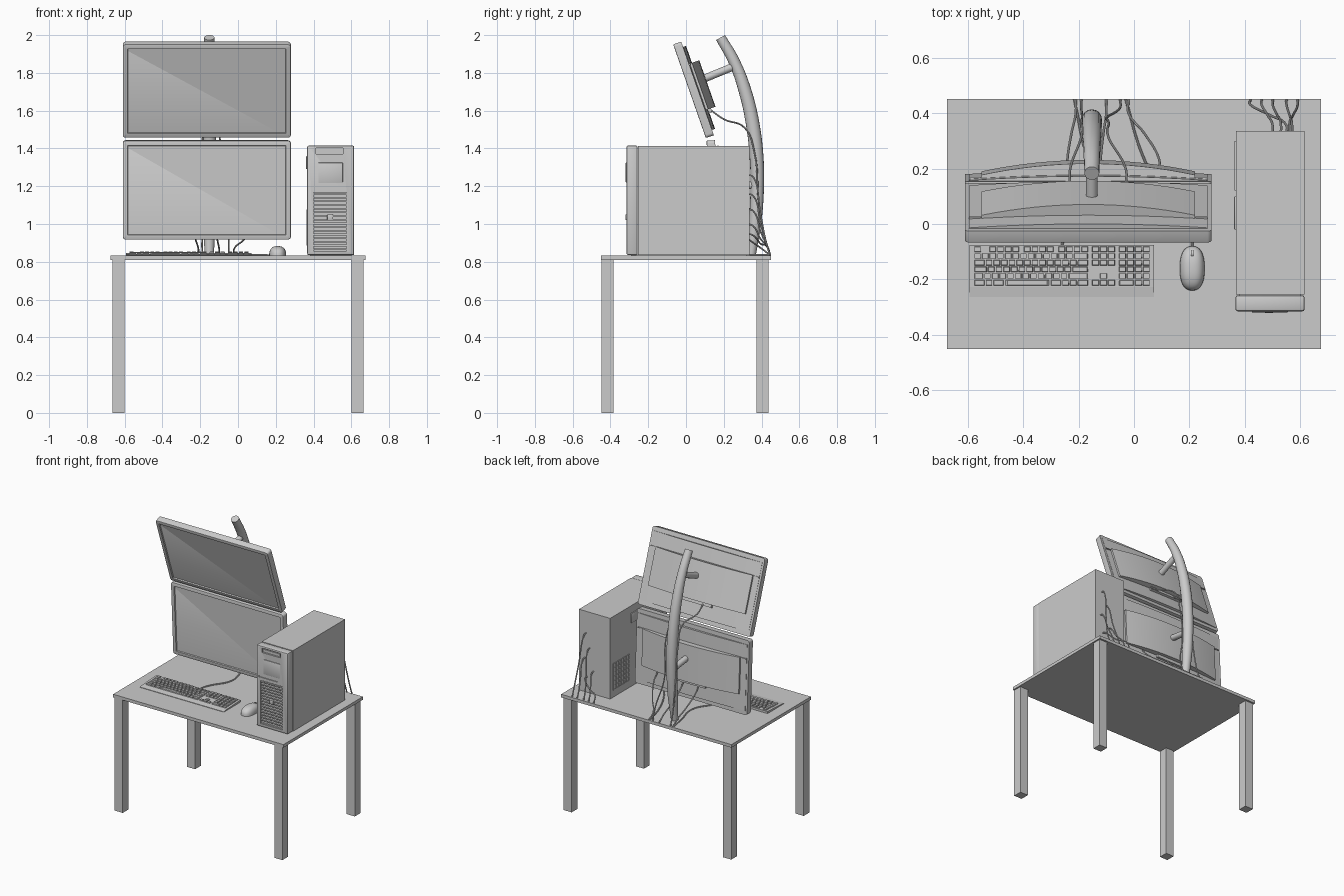
import bpy, bmesh, math
from mathutils import Matrix, Vector

if "Cube" in bpy.data.objects:
    bpy.data.objects.remove(bpy.data.objects["Cube"])


def finish(name, bm, M=None, smooth=False):
    if M:
        bm.transform(M)
    bmesh.ops.recalc_face_normals(bm, faces=bm.faces)
    me = bpy.data.meshes.new(name)
    bm.to_mesh(me)
    bm.free()
    ob = bpy.data.objects.new(name, me)
    bpy.context.collection.objects.link(ob)
    if smooth:
        shade(ob)
    return ob


def shade(ob):
    bpy.ops.object.select_all(action='DESELECT')
    ob.select_set(True)
    bpy.context.view_layer.objects.active = ob
    bpy.ops.object.shade_smooth_by_angle(angle=math.radians(35))


def add_box(bm, x0, x1, y0, y1, z0, z1, taper=1.0):
    vs = bmesh.ops.create_cube(bm, size=1)['verts']
    for v in vs:
        t = taper if v.co.z > 0 else 1
        v.co = ((x0 + x1) / 2 + v.co.x * t * (x1 - x0),
                (y0 + y1) / 2 + v.co.y * t * (y1 - y0), z0 + (v.co.z + .5) * (z1 - z0))


def box(name, *d, bevel=0, M=None):
    bm = bmesh.new()
    add_box(bm, *d)
    if bevel:
        bmesh.ops.bevel(bm, geom=bm.edges[:], offset=bevel, segments=2, profile=.5, affect='EDGES')
    return finish(name, bm, M, bevel > 0)


def prism(name, pts, direction, M=None, smooth=False):
    bm = bmesh.new()
    f = bm.faces.new([bm.verts.new(p) for p in pts])
    r = bmesh.ops.extrude_face_region(bm, geom=[f])
    for v in r['geom']:
        if isinstance(v, bmesh.types.BMVert):
            v.co += Vector(direction)
    return finish(name, bm, M, smooth)


def tube(name, pts, r, radii=None, res=3, seg=6):
    cu = bpy.data.curves.new(name, 'CURVE')
    cu.dimensions = '3D'
    cu.bevel_depth, cu.bevel_resolution, cu.resolution_u = r, res, seg
    cu.use_fill_caps = True
    sp = cu.splines.new('BEZIER')
    sp.bezier_points.add(len(pts) - 1)
    for i, (b, p) in enumerate(zip(sp.bezier_points, pts)):
        b.co = p
        b.handle_left_type = b.handle_right_type = 'AUTO'
        b.radius = radii[i] if radii else 1
    ob = bpy.data.objects.new(name, cu)
    bpy.context.collection.objects.link(ob)
    bpy.ops.object.select_all(action='DESELECT')
    ob.select_set(True)
    bpy.context.view_layer.objects.active = ob
    bpy.ops.object.convert(target='MESH')
    shade(bpy.context.object)


# Desk
box('desk_top', -.675, .675, -.45, .45, .81, .832)
for sx, side in ((-1, 'left'), (1, 'right')):
    for y, end in ((-.415, 'front'), (.405, 'back')):
        x = sx * .633
        box(f'{end}_{side}_leg', x - .032, x + .032, y - .032, y + .032, 0, .812)


# Monitors: built upright from the bottom front edge, then tilted
def curved_pad(name, hw, n0, edge, mid, z0, z1, M):
    pts = [(-hw, n0, z0)]
    for i in range(17):
        t = i / 8 - 1
        pts.append((t * hw, mid - (mid - edge) * t * t, z0))
    prism(name, pts + [(hw, n0, z0)], (0, 0, z1 - z0), M, True)


def monitor(tag, loc, tilt):
    M = Matrix.Translation(loc) @ Matrix.Rotation(tilt, 4, 'X')
    bm = bmesh.new()
    add_box(bm, -.445, .445, 0, .045, 0, .525)
    corners = [e for e in bm.edges if abs(e.verts[0].co.y - e.verts[1].co.y) > .01]
    bmesh.ops.bevel(bm, geom=corners, offset=.016, segments=4, profile=.5, affect='EDGES')
    bm.normal_update()
    front = [f for f in bm.faces if f.normal.y < -.9]
    rim = [e for f in front for e in f.edges]
    bmesh.ops.bevel(bm, geom=rim, offset=.005, segments=2, profile=.5, affect='EDGES')
    bm.normal_update()
    front = [max((f for f in bm.faces if f.normal.y < -.9), key=lambda f: f.calc_area())]
    bmesh.ops.inset_region(bm, faces=front, thickness=.02)
    bmesh.ops.inset_region(bm, faces=front, thickness=.012, depth=-.008)
    finish(tag + '_screen', bm, M, True)
    curved_pad(tag + '_back_shell', .43, .04, .047, .062, .03, .495, M)
    curved_pad(tag + '_back_cover', .385, .04, .062, .103, .14, .40, M)
    box(tag + '_connector_strip', -.13, .13, .05, .078, .118, .145, M=M)
    for s in (-1, 1):
        box(tag + '_side_rib', s * .408 - .022, s * .408 + .022, .04, .055, .392, .398, M=M)
    return M


upper = monitor('upper', (-.165, .105, 1.455), .336)
lower = monitor('lower', (-.165, .135, .917), .05)

# Curved stand and arms
PX = -.152
tube('stand_pole', [(PX, .183, 1.987), (PX, .255, 1.86), (PX, .314, 1.70), (PX, .353, 1.53),
                    (PX, .373, 1.36), (PX, .377, 1.2), (PX, .367, 1.02), (PX, .345, .83)],
     1, [.027, .03, .034, .036, .037, .036, .034, .024], res=6)
for M, end, tag in ((upper, (PX, .255, 1.835), 'upper'), (lower, (PX, .375, 1.20), 'lower')):
    tube(tag + '_arm', [M @ Vector((.013, .095, .30)), end], .021, res=5, seg=1)

# Keyboard
prism('keyboard_base', [(-.594, -.264, .831), (-.594, -.264, .835), (-.594, -.228, .840),
                        (-.594, -.075, .847), (-.594, -.075, .831)], (.666, 0, 0))
keys = bmesh.new()


def key_row(y, x0, x1, widths, h=.0195):
    unit, x = (x1 - x0) / sum(map(abs, widths)), x0
    z = .840 + (y + .228) * .046
    for w in widths:
        if w > 0:
            add_box(keys, x + .002, x + w * unit - .002, y - h / 2, y + h / 2, z - .002, z + .007, .88)
        x += abs(w) * unit


rows = [[1, -1] + [1] * 4 + [-.5] + [1] * 4 + [-.5] + [1] * 4, [1] * 13 + [2], [1.5] + [1] * 12 + [1.5],
        [1.8] + [1] * 11 + [2.2], [1.3] + [1] * 11 + [2.7], [1.5, 1, 1.5, 6, 1.5, 1, 1, 1.5]]
for i, row in enumerate(rows):
    y = -.091 - i * .0242
    key_row(y, -.578, -.164, row)
    nav = {3: None, 4: [-1, 1, -1]}.get(i, [1, 1, 1])
    if nav:
        key_row(y, -.153, -.067, nav)
    key_row(y, -.056, .059, [2, 1, 1] if i == 5 else [1] * 4)
finish('keys', keys)

# Mouse
bm = bmesh.new()
bmesh.ops.create_uvsphere(bm, u_segments=32, v_segments=20, radius=1)
for v in bm.verts:
    x, y, z = v.co
    sq = lambda a, p: math.copysign(abs(a) ** p, a)
    v.co = (.21 + .045 * sq(x, .8), -.16 + .08 * sq(y, .85), .831 + .052 * max(z, 0) ** .75)
bmesh.ops.remove_doubles(bm, verts=bm.verts, dist=1e-5)
finish('mouse_body', bm, None, True)
bm = bmesh.new()
bmesh.ops.create_cone(bm, cap_ends=True, segments=20, radius1=.013, radius2=.013, depth=.009)
finish('mouse_wheel', bm, Matrix.Translation((.21, -.107, .868)) @ Matrix.Rotation(math.pi / 2, 4, 'Y'), True)

# Computer tower
box('tower_case', .367, .614, -.255, .335, .836, 1.414)
box('tower_base', .38, .60, -.29, .32, .83, .84)
panel = box('tower_front_panel', .366, .615, -.315, -.257, .836, 1.415, bevel=.008)
for nm, d in (('vent', (.40, .575, -.33, -.285, .858, 1.168)), ('slot', (.412, .556, -.33, -.303, 1.37, 1.402)),
              ('seam', (.385, .535, -.33, -.309, 1.19, 1.198))):
    cut = box(nm + '_cutter', *d)
    cut.hide_render = True
    cut.hide_viewport = False
    cut.display_type = 'WIRE'
    m = panel.modifiers.new(nm, 'BOOLEAN')
    m.object, m.operation, m.solver = cut, 'DIFFERENCE', 'EXACT'
    bpy.context.view_layer.objects.active = panel
    bpy.ops.object.modifier_apply(modifier=nm)
    bpy.data.objects.remove(cut)
bm = bmesh.new()
for i in range(16):
    z = .862 + i * .0195
    add_box(bm, .398, .577, -.313, -.296, z, z + .009)
finish('front_vent_slats', bm)
bm = bmesh.new()
bmesh.ops.create_cone(bm, cap_ends=True, segments=32, radius1=.078, radius2=.078, depth=.008)
finish('front_fan', bm, Matrix.Translation((.4875, -.287, 1.03)) @ Matrix.Rotation(math.pi / 2, 4, 'X'), True)
box('drive_tray', .42, .548, -.309, -.30, 1.377, 1.393)
box('drive_door', .425, .555, -.319, -.31, 1.22, 1.325, bevel=.003)
box('vent_latch', .472, .503, -.321, -.305, 1.02, 1.05, bevel=.003)
box('side_latch', .361, .37, -.02, .10, 1.29, 1.36, bevel=.003)
bm = bmesh.new()
for i in range(7):
    y, z = .12 + i * .029, .885 + i * .031
    add_box(bm, .363, .369, y, y + .006, .885, 1.077)
    add_box(bm, .363, .369, .12, .30, z, z + .006)
finish('side_vent_grille', bm)

# Cables
C = .0045
tube('mouse_cable', [(.21, -.085, .84), (.208, -.04, .836), (.13, .06, .836), (.03, .25, .836), (-.03, .45, .836)], C)
tube('keyboard_cable', [(-.26, -.078, .837), (-.24, .0, .836), (-.16, .15, .836), (-.19, .32, .836), (-.215, .45, .836)], C)
for i, (x0, x1) in enumerate(((-.23, -.19), (-.03, -.05))):
    tube(f'upper_monitor_cable_{i}', [(x0, .135, 1.60), (x0, .20, 1.555), ((x0 + PX) / 2, .31, 1.51),
         (PX + (x0 - PX) * .5, .362, 1.38), (PX + (x0 - PX) * .45, .385, 1.12), (x1, .42, .92), (x1, .447, .834)], C)
for i, (x0, x1) in enumerate(((-.24, -.21), (-.12, -.1), (.09, -.02))):
    tube(f'lower_monitor_cable_{i}', [(x0, .195, 1.05), (x0, .235, 1.0), ((x0 + x1) / 2, .33, .92),
         (x1, .40, .87), (x1, .447, .834)], C)
for i, (x0, z0, x1) in enumerate(((.56, 1.26, .59), (.53, 1.16, .50), (.57, 1.08, .55), (.50, 1.0, .46), (.55, .95, .42))):
    tube(f'tower_cable_{i}', [(x0, .33, z0), (x0, .355, z0 - .01), ((x0 + x1) / 2, .395, (z0 + .84) / 2),
         (x1, .43, .88), (x1, .447, .834)], C)
